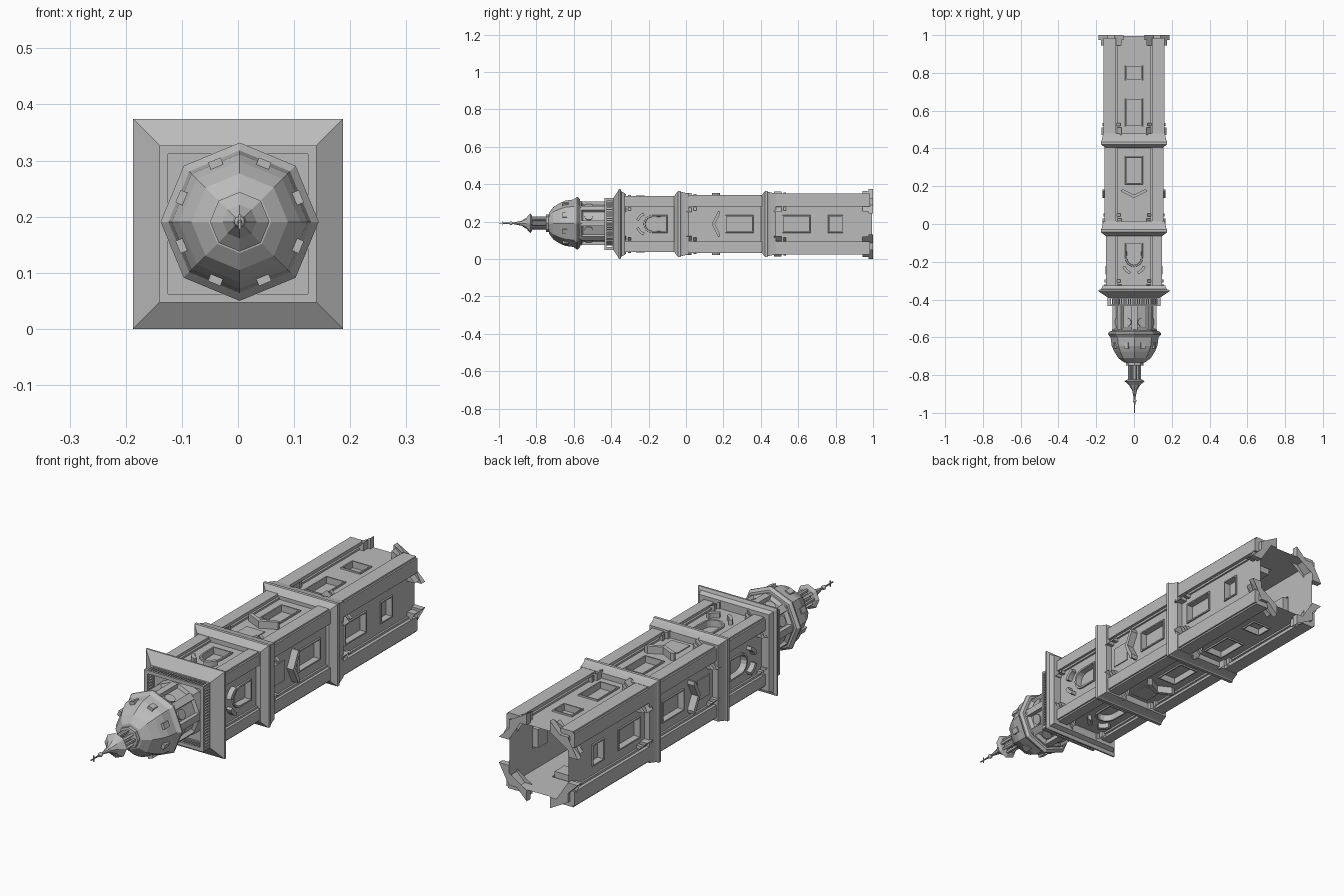
import bpy, bmesh, math
from mathutils import Matrix, Vector

if "Cube" in bpy.data.objects:
    bpy.data.objects.remove(bpy.data.objects["Cube"])

# One stone colour
stone = bpy.data.materials.new("grey_stone")
stone.use_nodes = True
STONE = (0.5, 0.5, 0.5, 1)
stone.diffuse_color = STONE
stone.node_tree.nodes["Principled BSDF"].inputs["Base Color"].default_value = STONE

# Parts are built upright (height along z), then the tower is laid on its back
LAY = Matrix.Translation((0, 1, 0.187)) @ Matrix.Rotation(math.pi / 2, 4, "X")
SPIRE = LAY @ Matrix.Translation((0.003, 0.004, 0))


def finish(name, bm, place=LAY, copies=1, recalc=True):
    """Repeat the mesh around the tower axis and make an object of it."""
    if recalc:
        bmesh.ops.recalc_face_normals(bm, faces=bm.faces)
    base = list(bm.verts) + list(bm.edges) + list(bm.faces)
    for i in range(1, copies):
        new = bmesh.ops.duplicate(bm, geom=base)["geom"]
        bmesh.ops.rotate(bm, verts=[g for g in new if isinstance(g, bmesh.types.BMVert)],
                         matrix=Matrix.Rotation(math.tau * i / copies, 3, "Z"))
    mesh = bpy.data.meshes.new(name)
    bm.to_mesh(mesh)
    bm.free()
    mesh.materials.append(stone)
    obj = bpy.data.objects.new(name, mesh)
    obj.matrix_world = place
    bpy.context.collection.objects.link(obj)
    return obj


def prism(bm, points, direction):
    face = bm.faces.new([bm.verts.new(p) for p in points])
    top = bmesh.ops.extrude_face_region(bm, geom=[face], use_keep_orig=True)["geom"]
    bmesh.ops.translate(bm, vec=direction,
                        verts=[g for g in top if isinstance(g, bmesh.types.BMVert)])


def box(bm, x, y, z):
    prism(bm, [(x[0], y[0], z[0]), (x[1], y[0], z[0]), (x[1], y[1], z[0]), (x[0], y[1], z[0])],
          (0, 0, z[1] - z[0]))


def lathe(name, profile, sides, place=SPIRE):
    """Spin (radius, height) points; square parts use the half-width as radius."""
    bm = bmesh.new()
    turn, grow = (math.pi / 4, math.sqrt(2)) if sides == 4 else (0, 1)
    rings = []
    for r, h in profile:
        rings.append([bm.verts.new((r * grow * math.cos(turn + math.tau * i / sides),
                                    r * grow * math.sin(turn + math.tau * i / sides), h))
                      for i in range(sides)])
    for a, b in zip(rings, rings[1:]):
        for i in range(sides):
            j = (i + 1) % sides
            bm.faces.new((a[i], a[j], b[j], b[i]))
    bm.faces.new(rings[-1])
    return finish(name, bm, place)


def rect(w, h0, h1):
    return [(-w, h0), (w, h0), (w, h1), (-w, h1)]


def wall(name, half, h0, h1, windows):
    """Four thin walls with framed, recessed windows."""
    bm = bmesh.new()
    loops, edges = [], []
    for outline in [rect(half, h0, h1)] + windows:
        vs = [bm.verts.new((t, -half, h)) for t, h in outline]
        loops.append(vs)
        edges += [bm.edges.new((vs[i - 1], vs[i])) for i in range(len(vs))]
    bmesh.ops.triangle_fill(bm, edges=edges, use_beauty=True, normal=(0, -1, 0))
    for f in bm.faces:
        if f.normal.y > 0:
            f.normal_flip()
    for vs in loops[1:]:
        pane = bm.faces.new(vs)
        pane.normal_update()
        bmesh.ops.inset_individual(bm, faces=[pane], thickness=0.001, depth=0.006)
        bmesh.ops.inset_individual(bm, faces=[pane], thickness=0.008, depth=0)
        bmesh.ops.inset_individual(bm, faces=[pane], thickness=0.001, depth=-0.028)
    bmesh.ops.dissolve_limit(bm, angle_limit=0.01, verts=bm.verts, edges=bm.edges)
    finish(name, bm, copies=4, recalc=False)


def corner(name, steps, inner_half, h0, h1):
    """L-shaped corner prism; steps give (start along wall, distance out)."""
    bm = bmesh.new()
    side = [(steps[0][0], inner_half)]
    for (a, d), nxt in zip(steps, steps[1:] + [None]):
        side.append((a, d))
        if nxt:
            side.append((nxt[0], d))
    other = [(y, x) for x, y in reversed(side)]
    if side[-1] == other[0]:
        other = other[1:]
    plan = side + other + [(inner_half, inner_half)]
    prism(bm, [(x, y, h0) for x, y in plan], (0, 0, h1 - h0))
    finish(name, bm, copies=4)


def ornament(name, outlines, near, far, copies=4, place=LAY):
    bm = bmesh.new()
    for pts in outlines:
        prism(bm, [(t, -near, h) for t, h in pts], (0, near - far, 0))
    finish(name, bm, place, copies)


def arc(cx, ch, r, a0, a1, n):
    angles = [math.radians(a0 + (a1 - a0) * i / n) for i in range(n + 1)]
    return [(cx + r * math.cos(a), ch + r * math.sin(a)) for a in angles]


# Windows of the three storeys
W = 0.047
arched = [(-W, 1.10), (W, 1.10)] + arc(0, 1.18, W, 0, 180, 8)
storeys = [
    ("lower", 0.14, 0.162, 0.005, 0.53, [rect(W, 0.16, 0.24), rect(W, 0.335, 0.485)]),
    ("middle", 0.135, 0.155, 0.58, 1.01, [rect(W, 0.64, 0.79)]),
    ("upper", 0.13, 0.149, 1.04, 1.36, [arched]),
]

# Storey walls, stepped corner pilasters, capitals
for name, half, out, h0, h1, windows in storeys:
    wall(name + "_walls", half, h0, h1, windows)
    notch = out - 0.007
    corner(name + "_pilasters",
           [(0.085, half + 0.008), (0.094, out), (notch, out), (notch, notch)],
           half, h0 + 0.01, h1)
    corner(name + "_capital_necks", [(0.072, out + 0.006)], half, h1 - 0.065, h1 - 0.05)
    corner(name + "_capitals", [(0.065, out + 0.011)], half, h1 - 0.04, h1)

# Foot blocks
corner("foot_blocks", [(0.055, 0.187)], 0.14, 0, 0.025)
corner("foot_block_tops", [(0.066, 0.176)], 0.14, 0.025, 0.055)

# Cornices between the storeys
for name, base, half, inner in [("lower", 0.52, 0.176, 0.135), ("middle", 0.985, 0.176, 0.13)]:
    lathe(name + "_cornice", [(inner, base), (half - 0.013, base), (half - 0.008, base + 0.025),
                              (half - 0.004, base + 0.04), (half, base + 0.045),
                              (half, base + 0.058), (half - 0.026, base + 0.078),
                              (inner, base + 0.078)], 4, LAY)
lathe("top_cornice", [(0.12, 1.325), (0.165, 1.325), (0.173, 1.345), (0.187, 1.35),
                      (0.187, 1.357), (0.14, 1.388)], 4, LAY)

# Window ornaments: chevron pediments, square plates, broken arched hoods
ornament("chevron_pediments", [[(-0.07, 0.82), (-0.07, 0.828), (0, 0.862), (0.07, 0.828),
                                (0.07, 0.82), (0.055, 0.817), (0, 0.845), (-0.055, 0.817)]],
         0.135, 0.166)
ornament("square_plates", [rect(0.043, 0.88, 0.965)], 0.135, 0.139)
hoods = [arc(0, 1.205, 0.065, a, a + 50, 4) + arc(0, 1.205, 0.05, a + 50, a, 4) for a in (20, 110)]
ornament("arched_hoods", hoods, 0.13, 0.152)

# Balustrade
bm = bmesh.new()
box(bm, (-0.14, 0.14), (-0.14, -0.125), (1.385, 1.394))
box(bm, (-0.14, 0.14), (-0.14, -0.125), (1.426, 1.435))
SLATS = 24
for i in range(SLATS):
    x = -0.137 + 0.274 * i / (SLATS - 1)
    box(bm, (x - 0.003, x + 0.003), (-0.137, -0.128), (1.392, 1.428))
finish("balustrade", bm, copies=4)

# Octagonal lantern with pilasters and round windows
lathe("lantern", [(0.12, 1.38), (0.12, 1.43), (0.105, 1.435), (0.105, 1.55), (0.12, 1.56),
                  (0.12, 1.58)], 8)
bm = bmesh.new()
box(bm, (0.09, 0.116), (-0.015, 0.015), (1.43, 1.56))
finish("lantern_pilasters", bm, SPIRE, 8)
apothem = 0.105 * math.cos(math.pi / 8)
EIGHTH = SPIRE @ Matrix.Rotation(math.pi / 8, 4, "Z")
ornament("round_windows", [arc(0, 1.52, 0.022, 0, 345, 23)], apothem, apothem + 0.006, 8, EIGHTH)

# Dome, dormers, small upper lantern and its roof
lathe("dome", [(0.10, 1.565), (0.13, 1.568), (0.141, 1.578), (0.141, 1.584), (0.127, 1.60),
               (0.121, 1.645), (0.108, 1.675), (0.086, 1.71), (0.056, 1.732), (0.046, 1.734),
               (0.046, 1.748), (0.03, 1.75)], 8)
ornament("dormers", [rect(0.012, 1.628, 1.66)], 0.09, 0.119, 8, EIGHTH)
bm = bmesh.new()
box(bm, (0.026, 0.035), (-0.005, 0.005), (1.745, 1.83))
finish("upper_lantern_columns", bm, SPIRE, 8)
lathe("upper_lantern_core", [(0.014, 1.74), (0.014, 1.83)], 8)
lathe("spire_roof", [(0.02, 1.822), (0.04, 1.824), (0.053, 1.832), (0.03, 1.853), (0.013, 1.88),
                     (0.005, 1.92), (0.002, 2.0)], 8)

# Finial ball and cross
bm = bmesh.new()
bmesh.ops.create_uvsphere(bm, u_segments=10, v_segments=8, radius=0.01,
                          matrix=Matrix.Translation((0, 0, 1.936)))
ball = finish("finial_ball", bm, SPIRE)
ball.data.shade_smooth()
bm = bmesh.new()
box(bm, (-0.002, 0.002), (-0.002, 0.002), (1.94, 2.0))
box(bm, (-0.002, 0.002), (-0.013, 0.013), (1.978, 1.982))
finish("cross", bm, SPIRE)
